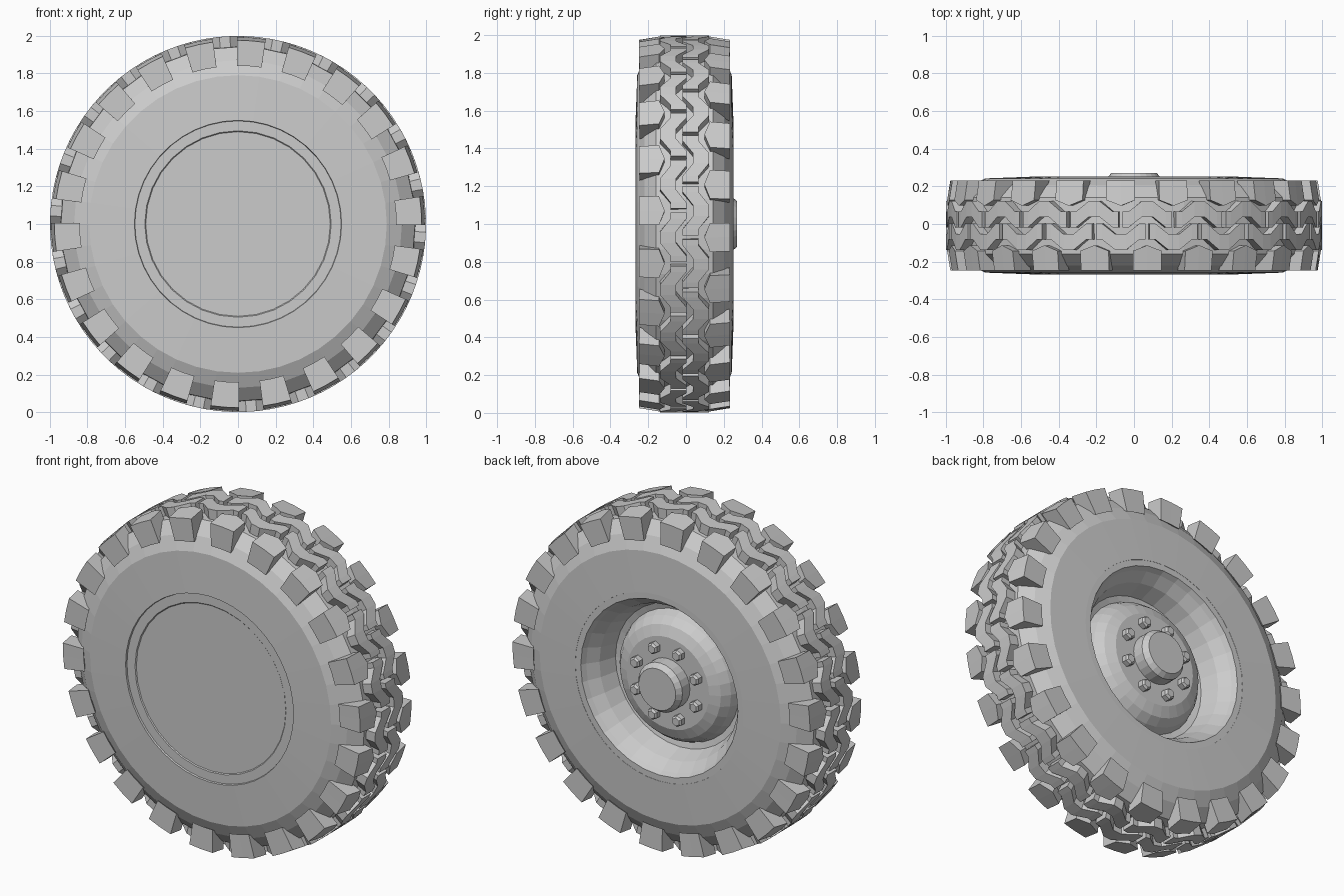
import bpy, bmesh
from math import sin, cos, pi, tau
from mathutils import Matrix, Vector

if "Cube" in bpy.data.objects:
    bpy.data.objects.remove(bpy.data.objects["Cube"])

AXLE_Z = 1.0
TYRE_Y = -0.008
LUGS = 22
PITCH = tau / LUGS


def finish(name, bm):
    bmesh.ops.remove_doubles(bm, verts=bm.verts, dist=1e-5)
    bmesh.ops.recalc_face_normals(bm, faces=bm.faces)
    mesh = bpy.data.meshes.new(name)
    bm.to_mesh(mesh)
    bm.free()
    obj = bpy.data.objects.new(name, mesh)
    bpy.context.collection.objects.link(obj)
    return obj


def lathe(name, profile, sides, x=0, y=0, z=AXLE_Z, closed=False):
    """Spin (radius, y) points about an axis parallel to y."""
    bm = bmesh.new()
    verts = [bm.verts.new((0, py, r)) for r, py in profile]
    edges = [bm.edges.new(pair) for pair in zip(verts, verts[1:])]
    if closed:
        edges.append(bm.edges.new((verts[-1], verts[0])))
    bmesh.ops.spin(bm, geom=verts + edges, cent=(0, 0, 0), axis=(0, 1, 0),
                   angle=tau, steps=sides, use_duplicate=False)
    bmesh.ops.translate(bm, verts=bm.verts, vec=(x, y, z))
    return finish(name, bm)


def polar(angle, r, y):
    return Vector((r * cos(angle), y + TYRE_Y, r * sin(angle) + AXLE_Z))


def add_bar(bm, sections):
    """Skin a solid through four-cornered (angle, [(r, y)...]) sections."""
    rings = [[bm.verts.new(polar(a, r, y)) for r, y in corners]
             for a, corners in sections]
    for a, b in zip(rings, rings[1:]):
        for i in range(4):
            j = (i + 1) % 4
            bm.faces.new((a[i], a[j], b[j], b[i]))
    bm.faces.new(rings[0])
    bm.faces.new(rings[-1])


# Tyre carcass: sidewalls, sloped shoulders and the groove floor
half = [(0.55, 0.259), (0.79, 0.25), (0.87, 0.212), (0.94, 0.15)]
carcass = [(r, -y) for r, y in half] + [(0.948, 0)] + half[::-1]
carcass += [(0.54, 0.22), (0.54, -0.22)]
lathe("tyre_carcass", carcass, LUGS * 2, y=TYRE_Y, closed=True)

# Tread: staggered shoulder lugs and two parallel zigzag rows
ZIGZAG = [(0.04, 1), (0.15, 1), (0.4, -1), (0.6, -1), (0.85, 1), (0.96, 1)]
for label, side in (("front", -1), ("back", 1)):
    lugs, row = bmesh.new(), bmesh.new()
    for k in range(LUGS):
        centre = (k - side * 0.25) * PITCH
        sections = []
        for da, inner in ((-0.078, 0.135), (0, 0.105), (0.078, 0.135)):
            sections.append((centre + da, [
                (0.975, side * 0.24), (0.992, side * inner),
                (0.91, side * inner), (0.84, side * 0.238)]))
        add_bar(lugs, sections)

        sections = []
        for t, swing in ZIGZAG:
            mid = side * 0.06 - side * swing * 0.028
            lo, hi = mid - 0.042, mid + 0.042
            sections.append((centre + t * PITCH, [
                (0.998, lo), (0.998, hi), (0.92, hi), (0.92, lo)]))
        add_bar(row, sections)
    finish(label + "_shoulder_lugs", lugs)
    finish(label + "_zigzag_tread", row)

# Wheel rim: closed front, dished back with a raised bolt face
rim = [(0, -0.252), (0.49, -0.252), (0.495, -0.257), (0.552, -0.257),
       (0.552, 0.25), (0.515, 0.25), (0.5, 0.22), (0.455, 0.16),
       (0.42, 0.06), (0.385, 0.05), (0.365, 0.1), (0.33, 0.145),
       (0.27, 0.17), (0, 0.17)]
lathe("wheel_rim", rim, 32)

# Hub cap
lathe("hub", [(0, 0.15), (0.145, 0.15), (0.145, 0.24), (0.122, 0.27), (0, 0.27)], 24)

# Hexagonal wheel nuts
nut = [(0, 0.16), (0.034, 0.16), (0.034, 0.2), (0.024, 0.212), (0, 0.212)]
for i in range(8):
    a = (i + 0.5) * tau / 8
    lathe(f"wheel_nut_{i + 1}", nut, 6, x=0.21 * cos(a), z=AXLE_Z + 0.21 * sin(a))
